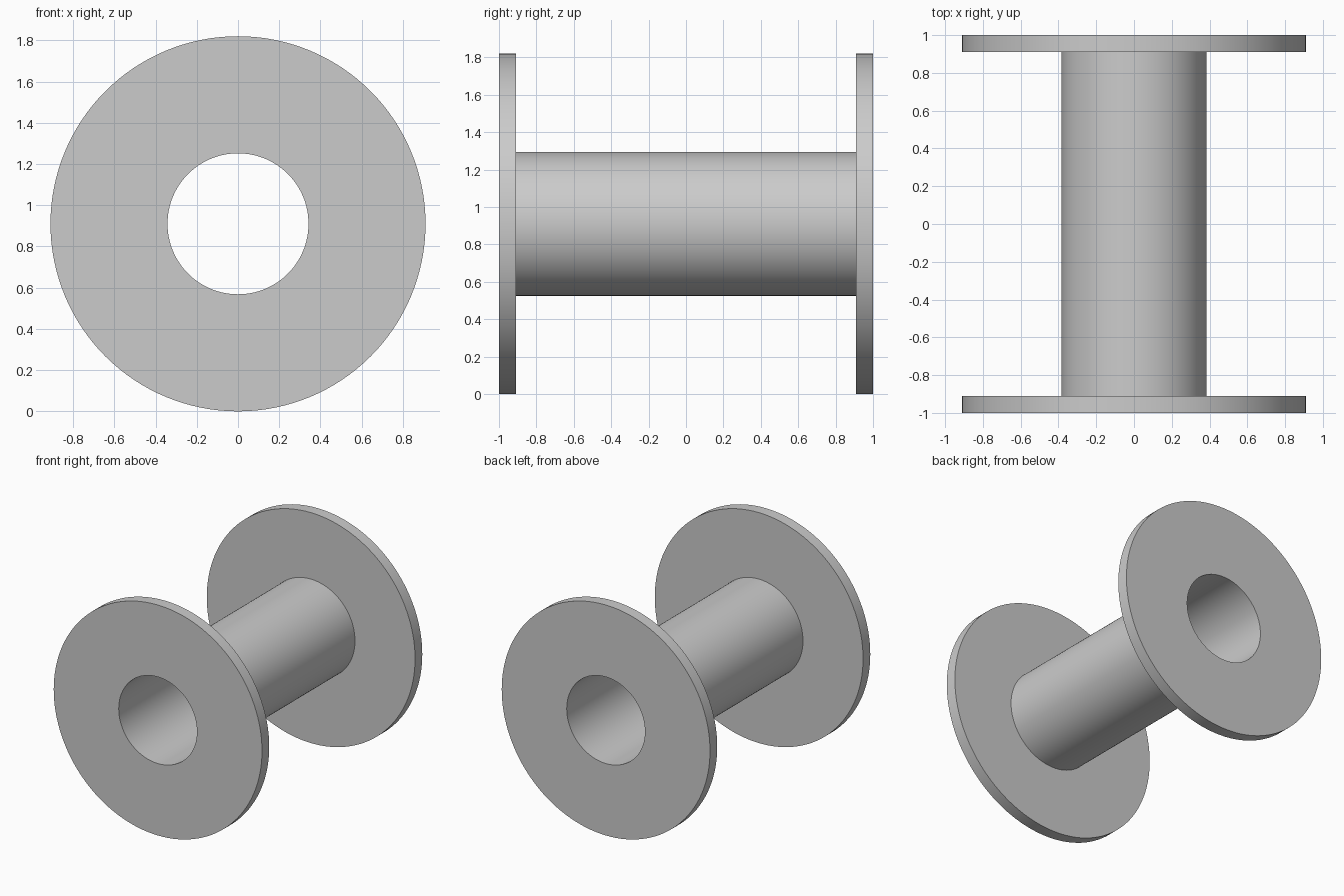
import bpy
import bmesh
from math import pi, radians
from mathutils import Matrix, Vector

cube = bpy.data.objects.get("Cube")
if cube:
    bpy.data.objects.remove(cube, do_unlink=True)

FLANGE_R = 0.91
CORE_R = 0.385
BORE_R = 0.342
HALF_LENGTH = 1.0
FLANGE_INNER = 0.91
SEGMENTS = 128

# Plain grey material
grey = bpy.data.materials.new("grey")
grey.use_nodes = True
colour = (0.6, 0.6, 0.6, 1)
grey.diffuse_color = colour
grey.node_tree.nodes["Principled BSDF"].inputs["Base Color"].default_value = colour


def lathe(name, profile, material):
    """Revolve a closed (radius, y) profile about the y axis."""
    bm = bmesh.new()
    verts = [bm.verts.new((r, y, 0)) for r, y in profile]
    edges = [bm.edges.new((v, verts[i - 1])) for i, v in enumerate(verts)]
    bmesh.ops.spin(bm, geom=verts + edges, cent=(0, 0, 0), axis=(0, 1, 0),
                   angle=2 * pi, steps=SEGMENTS, use_merge=True)
    bmesh.ops.remove_doubles(bm, verts=bm.verts, dist=0.0001)
    bmesh.ops.recalc_face_normals(bm, faces=bm.faces)
    bm.transform(Matrix.Translation(Vector((0, 0, FLANGE_R))))
    mesh = bpy.data.meshes.new(name)
    bm.to_mesh(mesh)
    bm.free()
    mesh.materials.append(material)
    obj = bpy.data.objects.new(name, mesh)
    bpy.context.collection.objects.link(obj)
    return obj


# Front half of the section, from the bore out to the core, then its mirror
half = [(BORE_R, -HALF_LENGTH), (FLANGE_R, -HALF_LENGTH),
        (FLANGE_R, -FLANGE_INNER), (CORE_R, -FLANGE_INNER)]
section = half + [(r, -y) for r, y in reversed(half)]

# Hollow core with a flange at each end, in one watertight body
spool = lathe("flanged_spool", section, grey)

bpy.ops.object.select_all(action="DESELECT")
spool.select_set(True)
bpy.context.view_layer.objects.active = spool
bpy.ops.object.shade_smooth_by_angle(angle=radians(30))
